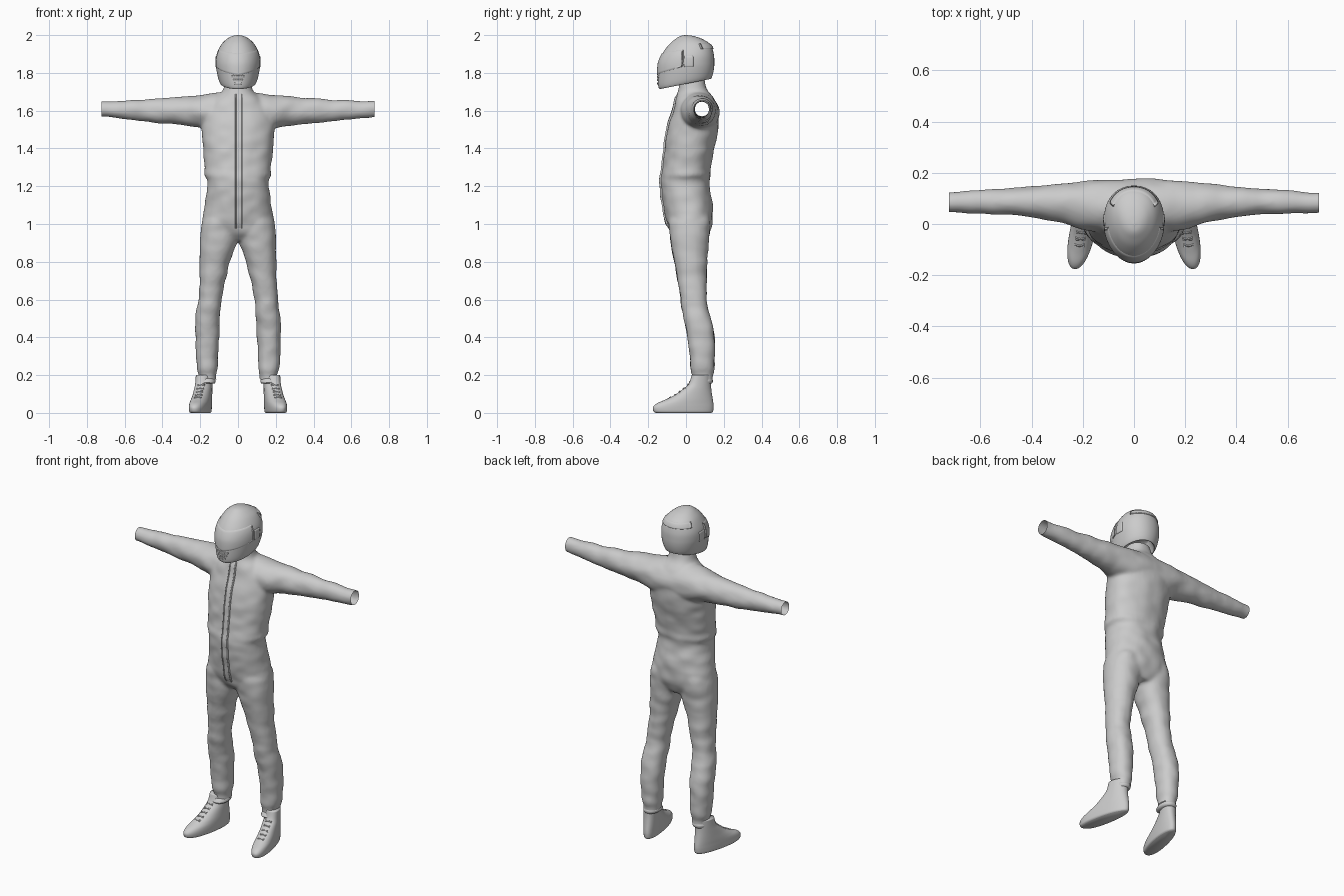
import bpy, bmesh, math
from mathutils import Vector, noise
from mathutils.bvhtree import BVHTree

cube = bpy.data.objects.get("Cube")
if cube:
    bpy.data.objects.remove(cube, do_unlink=True)

grey = bpy.data.materials.new("plain_grey")
grey.use_nodes = True
grey.diffuse_color = (0.6, 0.6, 0.6, 1)
grey.node_tree.nodes["Principled BSDF"].inputs["Base Color"].default_value = (0.6, 0.6, 0.6, 1)


def spline(rows, steps=6):
    """Smoothly interpolate between section rows."""
    out = []
    for i in range(len(rows) - 1):
        a, b, c, d = (rows[max(0, min(len(rows) - 1, i + k))] for k in (-1, 0, 1, 2))
        for s in range(steps):
            t = s / steps
            out.append([q + t * ((r - p) / 2 + t * (p - 2.5 * q + 2 * r - w / 2
                        + t * (1.5 * (q - r) + (w - p) / 2)))
                        for p, q, r, w in zip(a, b, c, d)])
    return out + [rows[-1]]


def loft(bm, rows, axis="z", side=1, power=2.2, egg=0.0, count=40):
    """Closed tube; each row is position, then min and max on both cross axes."""
    rings = []
    for pos, u0, u1, v0, v1 in spline(rows):
        ring = []
        for k in range(count):
            a = math.tau * k / count
            c, s = (math.copysign(abs(f) ** (2 / power), f) for f in (math.cos(a), math.sin(a)))
            u = (u0 + u1) / 2 + (u1 - u0) / 2 * c * (1 + egg * s)
            v = (v0 + v1) / 2 + (v1 - v0) / 2 * s
            co = (side * u, v, pos) if axis == "z" else (side * pos, u, v)
            ring.append(bm.verts.new(co))
        rings.append(ring)
    for r, q in zip(rings, rings[1:]):
        for k in range(count):
            n = (k + 1) % count
            bm.faces.new((r[k], r[n], q[n], q[k]))
    bm.faces.new(rings[0])
    bm.faces.new(rings[-1])


def finish(name, bm, mirror=False, recalc=True):
    if recalc:
        bmesh.ops.recalc_face_normals(bm, faces=bm.faces)
    mesh = bpy.data.meshes.new(name)
    bm.to_mesh(mesh)
    mesh.materials.append(grey)
    ob = bpy.data.objects.new(name, mesh)
    bpy.context.collection.objects.link(ob)
    for p in mesh.polygons:
        p.use_smooth = True
    if mirror:
        ob.modifiers.new("mirror", "MIRROR").use_mirror_merge = False
    return ob


def patch(name, tree, ray, nu, nv, height, mirror=False):
    """Thin raised plate laid on a surface; ray(u, v) gives origin and direction."""
    bm = bmesh.new()
    us, vs = ([0, 0.04] + [0.04 + 0.92 * i / n for i in range(1, n)] + [0.96, 1] for n in (nu, nv))
    grid = []
    for i, u in enumerate(us):
        row = []
        for j, v in enumerate(vs):
            start, way = ray(u, v)
            hit = tree.ray_cast(Vector(start), Vector(way).normalized())
            edge = i in (0, len(us) - 1) or j in (0, len(vs) - 1)
            co = hit[0] - Vector(way).normalized() * (-0.002 if edge else height) if hit[0] else None
            row.append(bm.verts.new(co) if co else None)
        grid.append(row)
    for r, q in zip(grid, grid[1:]):
        for j in range(len(vs) - 1):
            quad = (r[j], q[j], q[j + 1], r[j + 1])
            if all(quad):
                f = bm.faces.new(quad)
                f.normal_update()
                if f.normal.dot(Vector(ray(0.5, 0.5)[1])) > 0:
                    f.normal_flip()
    return finish(name, bm, mirror, recalc=False)


# Suit: torso, sleeves and trouser legs fused into one soft skin
torso = [(z, -w, w, f, b) for z, w, f, b in (
    (0.91, .10, -.04, .10), (0.95, .18, -.08, .125), (1.0, .193, -.10, .14), (1.1, .177, -.12, .14),
    (1.2, .163, -.133, .125), (1.235, .163, -.133, .125), (1.26, .177, -.13, .13), (1.3, .175, -.122, .13),
    (1.4, .186, -.112, .15), (1.5, .193, -.097, .17), (1.6, .18, -.068, .167), (1.66, .135, -.052, .15),
    (1.69, .095, -.045, .13), (1.715, .075, -.038, .11), (1.77, .063, -.028, .1))]
leg = [(.15, .117, .208, .035, .14), (.195, .115, .208, .032, .143), (.23, .108, .217, .024, .15),
       (.3, .105, .222, .02, .152), (.4, .1, .226, .008, .152), (.5, .095, .225, -.012, .132),
       (.57, .09, .215, -.027, .113), (.62, .084, .209, -.032, .11), (.7, .068, .203, -.045, .11),
       (.8, .042, .202, -.062, .111), (.9, .006, .202, -.08, .12), (1.0, 0, .195, -.09, .13),
       (1.05, .02, .17, -.08, .12)]
arm = [(0, -.03, .175, 1.5, 1.69), (.1, -.035, .175, 1.48, 1.697), (.2, -.02, .167, 1.51, 1.682),
       (.3, .008, .157, 1.523, 1.673), (.45, .033, .143, 1.537, 1.661), (.6, .04, .132, 1.555, 1.654),
       (.75, .045, .12, 1.57, 1.648)]
bm = bmesh.new()
loft(bm, torso)
for side in (1, -1):
    loft(bm, leg, side=side)
    loft(bm, arm, axis="x", side=side, power=2)
draft = finish("suit_draft", bm)
fuse = draft.modifiers.new("fuse", "REMESH")
fuse.mode, fuse.voxel_size = "VOXEL", 0.009
soft = draft.modifiers.new("soften", "SMOOTH")
soft.factor, soft.iterations = 0.5, 8
bpy.context.view_layer.update()
skin = bpy.data.meshes.new_from_object(draft.evaluated_get(bpy.context.evaluated_depsgraph_get()))
bpy.data.objects.remove(draft, do_unlink=True)

# Cloth wrinkles, then open the sleeve and trouser ends
bm = bmesh.new()
bm.from_mesh(skin)
bm.normal_update()
for v, n in [(v, v.normal.copy()) for v in bm.verts]:
    v.co += n * 0.005 * noise.noise(Vector((v.co.x * 13, v.co.y * 9, v.co.z * 17)))
for co, no in (((.722, 0, 0), (1, 0, 0)), ((-.722, 0, 0), (-1, 0, 0)), ((0, 0, .178), (0, 0, -1))):
    bmesh.ops.bisect_plane(bm, geom=bm.verts[:] + bm.edges[:] + bm.faces[:],
                           plane_co=co, plane_no=no, clear_outer=True)
suit_tree = BVHTree.FromBMesh(bm)
finish("suit", bm)

# Zip cover and its two seam ridges down the front
patch("zip_cover", suit_tree, lambda u, v: ((-.015 + .04 * u, -1, .97 + .725 * v), (0, 1, 0)), 4, 60, .006)
for x in (-.015, .019):
    patch("zip_seam", suit_tree, lambda u, v: ((x + .006 * u, -1, .97 + .725 * v), (0, 1, 0)), 2, 60, .009)

# Helmet: shell with a rolled rim, hollow below and slanted up to the back
bm = bmesh.new()
loft(bm, [(z, -w, w, f, b) for z, w, f, b in (
    (1.82, .06, -.08, .1), (1.765, .078, -.115, .118), (1.742, .088, -.135, .13), (1.757, .1, -.147, .139),
    (1.8, .111, -.15, .147), (1.85, .117, -.147, .15), (1.9, .112, -.127, .147), (1.95, .088, -.09, .13),
    (1.98, .058, -.055, .085), (1.995, .03, -.03, .04), (2.0, .003, -.004, .004))], power=2.1, egg=.08, count=64)
for v in bm.verts:
    v.co.z += .2 * v.co.y * max(0, min(1, (1.85 - v.co.z) / .1))
helmet_tree = BVHTree.FromBMesh(bm)
finish("helmet", bm)


def around(turn, z):
    """Ray aimed at the helmet axis; turn is measured from the front."""
    return (math.sin(turn), -math.cos(turn), z), (-math.sin(turn), math.cos(turn), 0)


# Visor, side pivots, rear lip and chin vents
patch("visor", helmet_tree, lambda u, v: around(
    3 * (u - .5), 1.785 + .1 * abs(u - .5) + (.12 - .06 * abs(u - .5)) * v), 48, 14, .003)
patch("left_pivot", helmet_tree, lambda u, v: around(1.5 + .4 * u, 1.83 + .06 * v), 8, 8, .003, True)
patch("rear_lip", helmet_tree, lambda u, v: around(math.pi + 1.8 * (u - .5), 1.925 + .03 * v), 24, 6, .005)
for k in range(3):
    patch("chin_vent", helmet_tree, lambda u, v: around(
        (u - .5) * (.5 - .12 * k), 1.775 - .018 * k + .01 * v), 8, 3, .004)

# Boots: a lofted foot swept outward towards the toe
bm = bmesh.new()
loft(bm, [(z, .195 - w, .195 + w, f, b) for z, w, f, b in (
    (0, .042, -.16, .135), (.008, .048, -.172, .143), (.03, .05, -.175, .146), (.05, .05, -.155, .145),
    (.07, .049, -.11, .142), (.095, .047, -.06, .138), (.125, .045, -.018, .134), (.155, .043, .014, .132),
    (.2, .042, .03, .132))], egg=-.06)
for v in bm.verts:
    v.co.x -= .2 * v.co.y
boot_tree = BVHTree.FromBMesh(bm)
finish("boots", bm, mirror=True)

# Criss-cross laces, tongue edge and ankle collar
down = (0, .7, -.7)
for k in range(5):
    z, y = .085 + .018 * k, -.09 + .022 * k
    for tilt in (.012, -.012):
        patch("lace", boot_tree, lambda u, v: (
            (.175 - .2 * y + .04 * u, y - .5, z + .5 + tilt * (u - .5) + .006 * v), down), 6, 2, .004, True)
bm = bmesh.new()
loft(bm, [(.155, .125, .206, .022, .136), (.162, .119, .209, .016, .141), (.172, .119, .209, .022, .142),
          (.182, .125, .203, .03, .138)])
finish("ankle_collars", bm, mirror=True)
